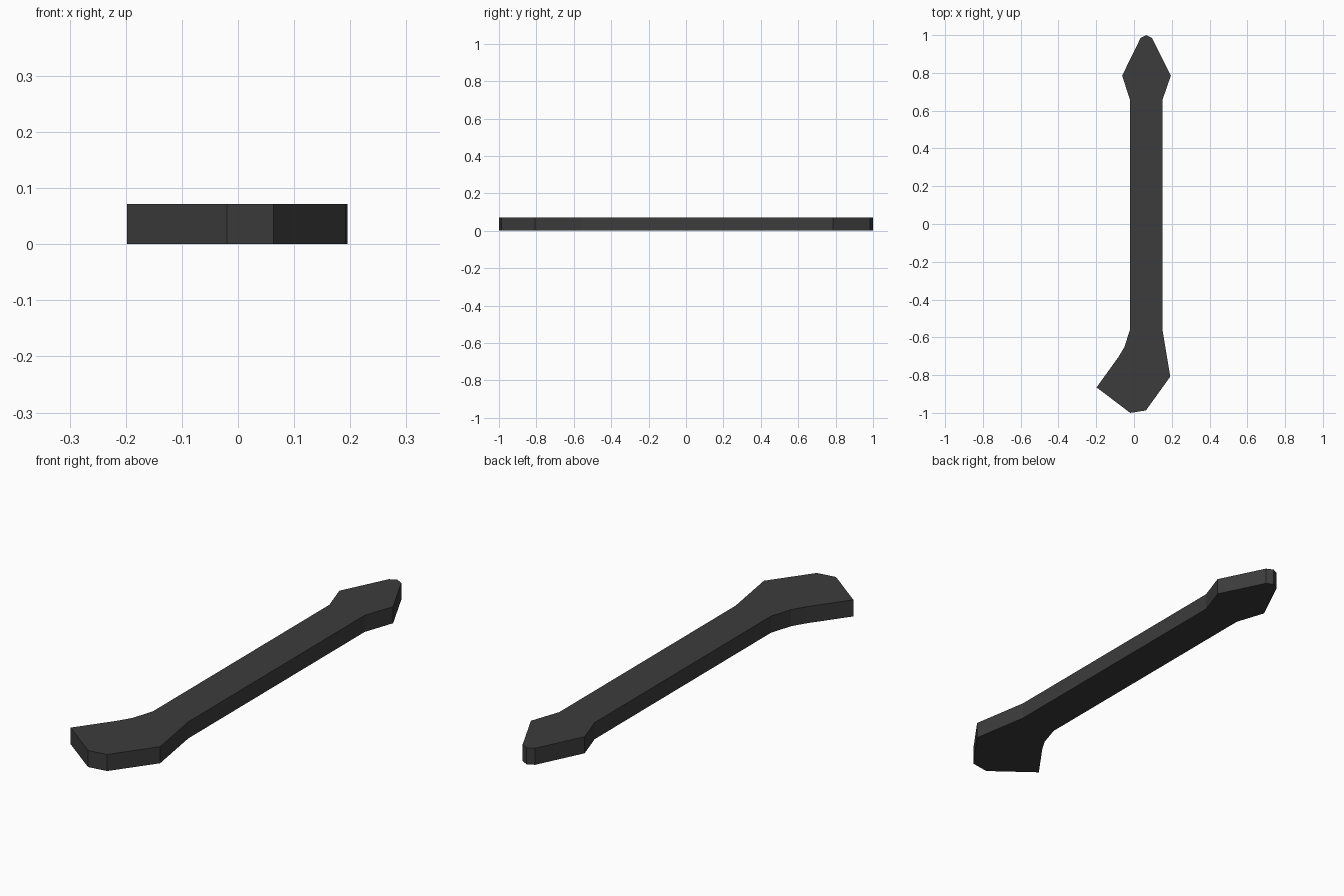
import bpy, bmesh

if "Cube" in bpy.data.objects:
    bpy.data.objects.remove(bpy.data.objects["Cube"])

HEIGHT = 0.072

# Flat dark material
mat = bpy.data.materials.new("dark_grey")
mat.diffuse_color = (0.045, 0.045, 0.045, 1)
mat.use_nodes = True
mat.node_tree.nodes["Principled BSDF"].inputs["Base Color"].default_value = mat.diffuse_color

# Outline, counter-clockwise: hooked end, shaft, pointed end
hooked_end = [(-0.02, -0.555), (-0.05, -0.65), (-0.083, -0.705), (-0.198, -0.865),
              (-0.02, -1.0), (0.063, -0.987), (0.192, -0.808), (0.15, -0.555)]
pointed_end = [(0.15, 0.655), (0.195, 0.785), (0.095, 0.985), (0.065, 1.0),
               (0.035, 0.985), (-0.063, 0.785), (-0.02, 0.655)]

# Extrude the outline into a flat bar
bm = bmesh.new()
base = bm.faces.new([bm.verts.new((x, y, 0)) for x, y in hooked_end + pointed_end])
ext = bmesh.ops.extrude_face_region(bm, geom=[base], use_keep_orig=True)
top = [v for v in ext["geom"] if isinstance(v, bmesh.types.BMVert)]
bmesh.ops.translate(bm, verts=top, vec=(0, 0, HEIGHT))
bmesh.ops.recalc_face_normals(bm, faces=bm.faces[:])

mesh = bpy.data.meshes.new("handle_bar")
bm.to_mesh(mesh)
bm.free()
mesh.materials.append(mat)
bpy.context.collection.objects.link(bpy.data.objects.new("handle_bar", mesh))
